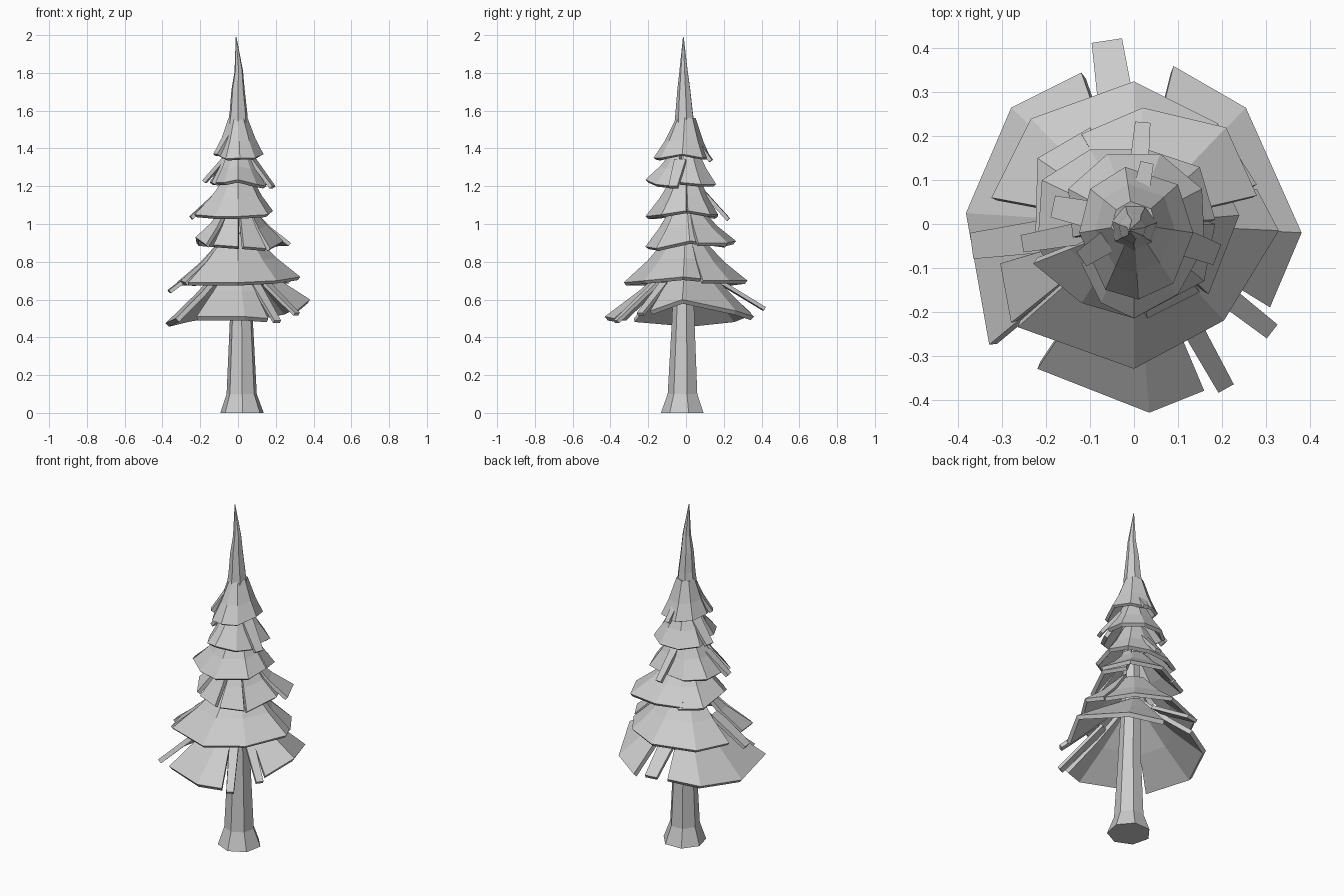
import bpy, math
from mathutils import Vector


def make(name, verts, faces, thick=0.0):
    me = bpy.data.meshes.new(name)
    me.from_pydata(verts, [], faces)
    me.update()
    ob = bpy.data.objects.new(name, me)
    bpy.context.collection.objects.link(ob)
    if thick:
        m = ob.modifiers.new("thickness", "SOLIDIFY")
        m.thickness = thick
        m.offset = -1
    return ob


def skirt(name, rim, r_top, z_top, sag=0.012, thick=0.022, closed=False):
    """Sloping fan of panels; rim points run anticlockwise seen from above."""
    n = len(rim)
    rows = [[Vector(p) for p in rim], [], []]
    for p in rows[0]:
        d = Vector((p.x, p.y, 0)).normalized() * r_top
        top = Vector((d.x, d.y, z_top))
        rows[1].append((p + top) / 2 - Vector((0, 0, sag)))
        rows[2].append(top)
    faces = []
    for r in range(2):
        for i in range(n if closed else n - 1):
            j = (i + 1) % n
            faces.append((r * n + i, r * n + j, (r + 1) * n + j, (r + 1) * n + i))
    return make(name, [v for row in rows for v in row], faces, thick)


def blade(name, x, y, z, width, length, slope, thick=0.02):
    """Single narrow branch running from its tip back towards the trunk."""
    out = Vector((x, y, 0)).normalized()
    side = Vector((-out.y, out.x, 0)) * width / 2
    tip = Vector((x, y, z))
    root = tip - out * length + Vector((0, 0, length * slope))
    return make(name, [tip - side, tip + side, root + side * 1.3, root - side * 1.3],
                [(0, 1, 2, 3)], thick)


def tower(name, profile, sides, turn):
    """Stack of rings: (centre x, centre y, radius, z)."""
    verts, faces = [], []
    for cx, cy, r, z in profile:
        for i in range(sides):
            a = turn + math.tau * i / sides
            verts.append((cx + r * math.cos(a), cy + r * math.sin(a), z))
    for k in range(len(profile) - 1):
        for i in range(sides):
            j = (i + 1) % sides
            faces.append((k * sides + i, k * sides + j, (k + 1) * sides + j, (k + 1) * sides + i))
    faces.append(tuple(reversed(range(sides))))
    top = (len(profile) - 1) * sides
    faces.append(tuple(range(top, top + sides)))
    return make(name, verts, faces)


# Trunk with flared foot
tower("trunk", [(0.022, -0.015, 0.118, 0), (0.02, -0.015, 0.082, 0.1),
                (0.018, -0.012, 0.062, 0.5), (0.01, -0.01, 0.05, 0.9),
                (0, -0.005, 0.03, 1.4)], 7, 0.25)

# Pointed crown
tower("crown_spire", [(0.0, -0.006, 0.055, 1.53), (0.002, -0.008, 0.047, 1.6),
                      (0.0, -0.01, 0.036, 1.71), (0.004, -0.012, 0.023, 1.81),
                      (-0.01, -0.014, 0.002, 1.99)], 7, 0.2)
skirt("crown_skirt", [(0.135, -0.02, 1.37), (0.1, 0.09, 1.35), (-0.02, 0.13, 1.35),
                      (-0.1, 0.08, 1.36), (-0.125, -0.02, 1.37), (-0.065, -0.15, 1.345),
                      (0.01, -0.172, 1.35), (0.09, -0.135, 1.35)],
      0.052, 1.56, 0.015, 0.018, True)

# Second tier
skirt("tier_2_front", [(-0.12, -0.09, 1.22), (-0.075, -0.18, 1.22), (0.0, -0.215, 1.235),
                       (0.1, -0.16, 1.21), (0.15, -0.07, 1.2)], 0.06, 1.4)
skirt("tier_2_back", [(0.16, -0.03, 1.22), (0.155, 0.08, 1.21), (0.06, 0.16, 1.21),
                      (-0.06, 0.16, 1.21), (-0.15, 0.08, 1.22), (-0.14, -0.03, 1.22)], 0.06, 1.4)

# Third tier
skirt("tier_3_front", [(-0.23, -0.09, 1.05), (-0.12, -0.18, 1.04), (0.0, -0.215, 1.04),
                       (0.16, -0.13, 1.05), (0.185, 0.0, 1.07)], 0.07, 1.25)
skirt("tier_3_back", [(0.185, 0.01, 1.07), (0.15, 0.13, 1.05), (0.03, 0.17, 1.05),
                      (-0.1, 0.17, 1.04), (-0.21, 0.1, 1.05), (-0.22, -0.05, 1.05)], 0.07, 1.25)

# Fourth tier
skirt("tier_4_front", [(-0.13, -0.17, 0.89), (0.0, -0.215, 0.88)], 0.07, 1.1)
skirt("tier_4_front_right", [(0.03, -0.215, 0.88), (0.15, -0.155, 0.87)], 0.07, 1.1)
skirt("tier_4_right", [(0.17, -0.16, 0.87), (0.24, 0.02, 0.91), (0.18, 0.15, 0.9)], 0.07, 1.1)
skirt("tier_4_back", [(0.28, 0.065, 0.9), (0.21, 0.22, 0.9), (0.02, 0.265, 0.91),
                      (-0.12, 0.205, 0.9)], 0.07, 1.09)
skirt("tier_4_left", [(-0.1, 0.22, 0.89), (-0.22, 0.15, 0.9), (-0.225, -0.04, 0.93),
                      (-0.17, -0.14, 0.89)], 0.07, 1.1)

# Fifth tier
skirt("tier_5_front", [(-0.265, -0.235, 0.69), (0.0, -0.33, 0.69), (0.205, -0.22, 0.7),
                       (0.33, -0.015, 0.72), (0.28, 0.08, 0.71)], 0.08, 0.95, 0.015)
skirt("tier_5_back", [(0.28, 0.09, 0.7), (0.19, 0.23, 0.7), (0.0, 0.325, 0.7),
                      (-0.235, 0.24, 0.69), (-0.325, 0.06, 0.69)], 0.08, 0.93, 0.015)
skirt("tier_5_left", [(-0.305, -0.09, 0.7), (-0.28, -0.225, 0.69)], 0.08, 0.93, 0.015)

# Lowest tier
skirt("tier_6_front", [(-0.22, -0.33, 0.51), (0.035, -0.43, 0.51), (0.16, -0.38, 0.5)],
      0.07, 0.8, 0.01, 0.026)
skirt("tier_6_right", [(0.31, -0.19, 0.54), (0.382, -0.02, 0.6), (0.255, 0.265, 0.54),
                       (0.09, 0.36, 0.51)], 0.07, 0.8, 0.0, 0.026)
skirt("tier_6_left", [(-0.12, 0.345, 0.53), (-0.28, 0.265, 0.5), (-0.383, 0.025, 0.475),
                      (-0.33, -0.275, 0.5)], 0.07, 0.8, 0.01, 0.026)

# Loose narrow branches: x, y, z of tip, width, length, slope
branches = [
    (-0.062, 0.418, 0.56, 0.07, 0.25, 0.6), (0.21, -0.375, 0.49, 0.04, 0.25, 0.85),
    (0.315, -0.245, 0.53, 0.04, 0.2, 0.8), (-0.37, -0.05, 0.65, 0.06, 0.2, 0.75),
    (-0.255, -0.045, 1.04, 0.04, 0.15, 0.9), (0.02, 0.232, 1.03, 0.035, 0.13, 1.1),
    (0.19, -0.07, 1.2, 0.05, 0.11, 1.3), (-0.185, 0.04, 1.23, 0.05, 0.11, 1.1),
    (-0.12, -0.08, 1.37, 0.04, 0.07, 1.5), (0.03, 0.14, 1.34, 0.03, 0.07, 1.4),
]
for i, b in enumerate(branches):
    blade(f"loose_branch_{i + 1}", *b)
